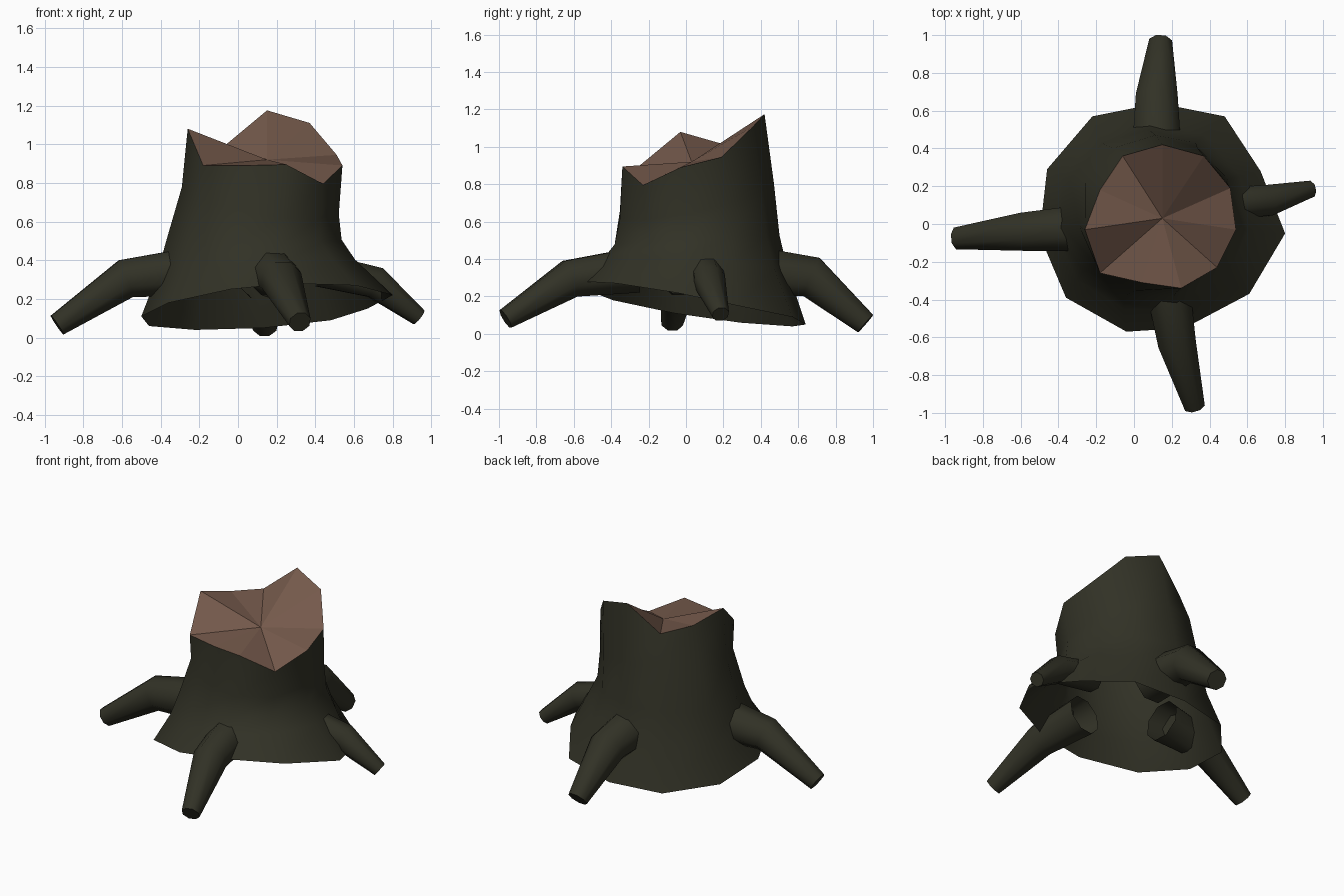
import bpy, bmesh, math
from mathutils import Vector

old = bpy.data.objects.get("Cube")
if old:
    bpy.data.objects.remove(old, do_unlink=True)


def material(name, rgb):
    m = bpy.data.materials.new(name)
    m.use_nodes = True
    m.diffuse_color = (*rgb, 1)
    m.node_tree.nodes["Principled BSDF"].inputs["Base Color"].default_value = (*rgb, 1)
    return m


bark = material("dark_bark", (0.031, 0.031, 0.019))
wood = material("brown_wood", (0.175, 0.100, 0.070))


def make_object(name, bm, mat, smooth=None):
    mesh = bpy.data.meshes.new(name)
    bm.to_mesh(mesh)
    bm.free()
    mesh.materials.append(mat)
    ob = bpy.data.objects.new(name, mesh)
    bpy.context.collection.objects.link(ob)
    if smooth:
        bpy.ops.object.select_all(action='DESELECT')
        ob.select_set(True)
        bpy.context.view_layer.objects.active = ob
        bpy.ops.object.shade_smooth_by_angle(angle=math.radians(smooth))
    return ob


def loft(bm, rings):
    loops = [[bm.verts.new(p) for p in ring] for ring in rings]
    for a, b in zip(loops, loops[1:]):
        n = len(a)
        for i in range(n):
            j = (i + 1) % n
            bm.faces.new((a[i], a[j], b[j], b[i]))
    return loops


SIDES = 11
ANGLES = [math.radians(-8) + i * math.tau / SIDES for i in range(SIDES)]


def trunk_ring(cx, cy, rx, ry, z, tilt_x, tilt_y):
    return [(cx + rx * math.cos(a), cy + ry * math.sin(a),
             z + tilt_x * math.cos(a) + tilt_y * math.sin(a)) for a in ANGLES]


# Uneven flared bottom edge and jagged broken top edge
base_edge = [(0.80, -0.05, 0.22), (0.67, 0.28, 0.15), (0.48, 0.57, 0.09),
             (0.13, 0.64, 0.05), (-0.22, 0.57, 0.04), (-0.46, 0.29, 0.06),
             (-0.50, -0.06, 0.11), (-0.36, -0.39, 0.18), (-0.04, -0.57, 0.25),
             (0.27, -0.55, 0.28), (0.61, -0.37, 0.27)]
top_edge = [(0.54, -0.03, 0.89), (0.51, 0.19, 0.945), (0.37, 0.36, 1.11),
            (0.15, 0.42, 1.175), (-0.06, 0.36, 1.00), (-0.18, 0.18, 1.02),
            (-0.26, -0.03, 1.08), (-0.18, -0.26, 0.89), (0.04, -0.31, 0.89),
            (0.25, -0.34, 0.895), (0.44, -0.23, 0.795)]

# Trunk: hollow shell, open underneath
bm = bmesh.new()
loft(bm, [base_edge,
          trunk_ring(0.09, 0.04, 0.52, 0.51, 0.35, 0.05, -0.03),
          trunk_ring(0.08, 0.05, 0.46, 0.45, 0.50, 0.01, 0.025),
          trunk_ring(0.115, 0.05, 0.41, 0.42, 0.72, -0.07, 0.085),
          top_edge])
make_object("stump_trunk", bm, bark, 60)

# Broken wood: flat triangles fanning out from a sunken centre
bm = bmesh.new()
hub = bm.verts.new((0.15, 0.03, 0.92))
rim = [bm.verts.new(p) for p in top_edge]
for i in range(SIDES):
    bm.faces.new((hub, rim[i], rim[(i + 1) % SIDES]))
make_object("broken_wood_top", bm, wood)


# Roots: bent tapering tubes with a closed tip
def root(name, path, radii, sides=8):
    pts = [Vector(p) for p in path]
    rings = []
    for i, p in enumerate(pts):
        d = Vector()
        if i:
            d += (p - pts[i - 1]).normalized()
        if i < len(pts) - 1:
            d += (pts[i + 1] - p).normalized()
        d.normalize()
        side = d.cross(Vector((0, 0, 1))).normalized()
        up = side.cross(d)
        ring = []
        for k in range(sides):
            a = (k + 0.5) * math.tau / sides
            ring.append(p + (side * math.cos(a) + up * math.sin(a)) * radii[i] * 1.04)
        rings.append(ring)
    bm = bmesh.new()
    loops = loft(bm, rings)
    bm.faces.new(loops[-1])
    bmesh.ops.recalc_face_normals(bm, faces=bm.faces)
    make_object(name, bm, bark, 50)


root("right_root", [(-0.24, -0.02, 0.34), (-0.58, -0.04, 0.305), (-0.935, -0.075, 0.065)],
     (0.13, 0.105, 0.06))
root("front_root", [(0.17, -0.27, 0.34), (0.225, -0.62, 0.295), (0.32, -0.965, 0.08)],
     (0.125, 0.105, 0.056))
root("back_root", [(0.12, 0.32, 0.34), (0.12, 0.67, 0.305), (0.14, 0.96, 0.055)],
     (0.14, 0.115, 0.063))
root("left_root", [(0.42, 0.10, 0.35), (0.71, 0.125, 0.285), (0.935, 0.185, 0.105)],
     (0.09, 0.085, 0.045))
